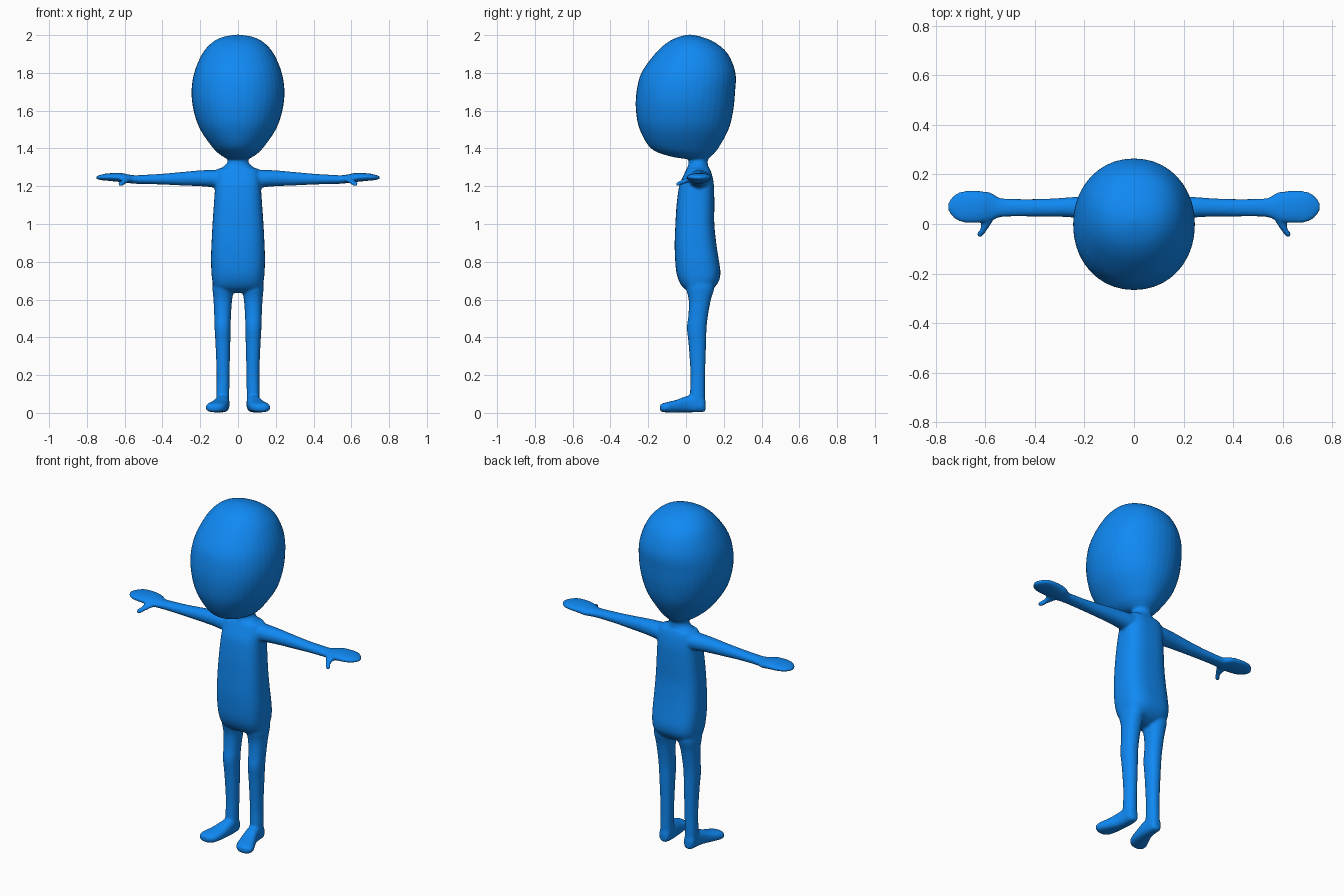
import bpy, bmesh, math

blue = bpy.data.materials.new("blue")
blue.diffuse_color = (0.005, 0.25, 0.9, 1)
parts = []


def spline(rows, steps=5):
    """Catmull-Rom interpolation of section rows."""
    out = []
    for i in range(len(rows) - 1):
        p0, p1 = rows[max(i - 1, 0)], rows[i]
        p2, p3 = rows[i + 1], rows[min(i + 2, len(rows) - 1)]
        for s in range(steps):
            t = s / steps
            out.append([0.5 * (2 * b + (c - a) * t + (2 * a - 5 * b + 4 * c - d) * t * t
                               + (3 * b - a - 3 * c + d) * t ** 3)
                        for a, b, c, d in zip(p0, p1, p2, p3)])
    return out + [list(rows[-1])]


def loft(name, rows, axis, power=2.0, side=1, n=40):
    """Loft rounded sections; row = (position, a min, a max, b min, b max)."""
    place = {"x": lambda t, a, b: (t * side, a, b),
             "y": lambda t, a, b: (a * side, t, b),
             "z": lambda t, a, b: (a * side, b, t)}[axis]
    bm = bmesh.new()
    rings = []
    for t, a0, a1, b0, b1 in spline(rows):
        ring = []
        for k in range(n):
            u = math.tau * k / n
            c, s = math.cos(u), math.sin(u)
            a = (a0 + a1) / 2 + (a1 - a0) / 2 * math.copysign(abs(c) ** (2 / power), c)
            b = (b0 + b1) / 2 + (b1 - b0) / 2 * math.copysign(abs(s) ** (2 / power), s)
            ring.append(bm.verts.new(place(t, a, b)))
        rings.append(ring)
    for r, q in zip(rings, rings[1:]):
        for k in range(n):
            bm.faces.new((r[k], r[(k + 1) % n], q[(k + 1) % n], q[k]))
    bm.faces.new(rings[0])
    bm.faces.new(rings[-1])
    bmesh.ops.recalc_face_normals(bm, faces=bm.faces)
    me = bpy.data.meshes.new(name)
    bm.to_mesh(me)
    bm.free()
    ob = bpy.data.objects.new(name, me)
    bpy.context.collection.objects.link(ob)
    parts.append(ob)


# Large egg-shaped head
loft("head", [
    (1.343, -.05, .05, .01, .115), (1.36, -.085, .085, -.09, .135),
    (1.40, -.13, .13, -.185, .17), (1.50, -.20, .20, -.245, .225),
    (1.60, -.235, .235, -.265, .25), (1.70, -.246, .246, -.262, .26),
    (1.80, -.232, .232, -.236, .262), (1.90, -.19, .19, -.165, .222),
    (1.96, -.138, .138, -.10, .155), (1.99, -.08, .08, -.04, .085),
    (2.002, -.01, .01, .01, .03)], "z", 2.1)

# Torso with neck
loft("torso", [
    (.635, -.07, .07, .03, .10), (.66, -.122, .122, -.012, .145),
    (.70, -.136, .136, -.038, .175), (.75, -.141, .141, -.052, .182),
    (.82, -.143, .143, -.058, .172), (.90, -.14, .14, -.06, .16),
    (1.00, -.135, .135, -.056, .15), (1.10, -.128, .128, -.05, .15),
    (1.20, -.121, .121, -.036, .148), (1.26, -.116, .116, -.012, .138),
    (1.295, -.105, .105, .005, .125)], "z", 2.8)
loft("neck", [(1.25, -.11, .11, 0, .13), (1.30, -.082, .082, .008, .12),
              (1.325, -.057, .057, .014, .115), (1.40, -.055, .055, .015, .115)], "z")

for side in (1, -1):
    # Arm ending in a flat mitten hand
    loft("arm", [
        (.05, .01, .13, 1.185, 1.29), (.12, .015, .122, 1.193, 1.287),
        (.20, .023, .113, 1.20, 1.284), (.30, .029, .105, 1.204, 1.275),
        (.40, .03, .101, 1.209, 1.266), (.50, .03, .102, 1.212, 1.26),
        (.545, .026, .107, 1.213, 1.258), (.58, .012, .128, 1.217, 1.262),
        (.62, .005, .133, 1.222, 1.27), (.69, .006, .133, 1.229, 1.268),
        (.73, .025, .114, 1.233, 1.26), (.753, .058, .082, 1.24, 1.252)],
        "x", 2.1, side)
    # Thumb
    loft("thumb", [
        (.03, .56, .62, 1.222, 1.25), (.005, .573, .62, 1.217, 1.244),
        (-.02, .59, .622, 1.209, 1.235), (-.04, .604, .636, 1.2, 1.225),
        (-.054, .615, .63, 1.202, 1.214)], "y", 2, side)
    # Leg
    loft("leg", [
        (.04, .046, .114, .022, .102), (.10, .046, .115, .021, .101),
        (.20, .045, .113, .024, .101), (.36, .041, .119, .014, .106),
        (.45, .039, .124, .005, .109), (.52, .037, .126, .013, .117),
        (.60, .031, .13, .014, .132), (.66, .022, .135, .0, .15),
        (.70, .02, .132, .0, .15)], "z", 2.2, side)
    # Foot splayed outward
    loft("foot", [
        (.104, .065, .095, .012, .06), (.09, .05, .112, .005, .085),
        (.04, .045, .117, .003, .095), (0, .047, .126, .003, .088),
        (-.05, .052, .148, .003, .069), (-.095, .061, .169, .003, .058),
        (-.122, .075, .167, .004, .051), (-.138, .10, .145, .012, .042)],
        "y", 2.6, side)

# Fuse the parts into one smooth skin
bpy.ops.object.select_all(action="DESELECT")
for ob in parts:
    ob.select_set(True)
body = parts[1]
bpy.context.view_layer.objects.active = body
bpy.ops.object.join()
body.name = "figure_body"
body.data.materials.clear()
body.data.materials.append(blue)
remesh = body.modifiers.new("fuse", "REMESH")
remesh.mode = "VOXEL"
remesh.voxel_size = 0.007
remesh.use_smooth_shade = True
smooth = body.modifiers.new("soften", "SMOOTH")
smooth.factor = 0.5
smooth.iterations = 6
